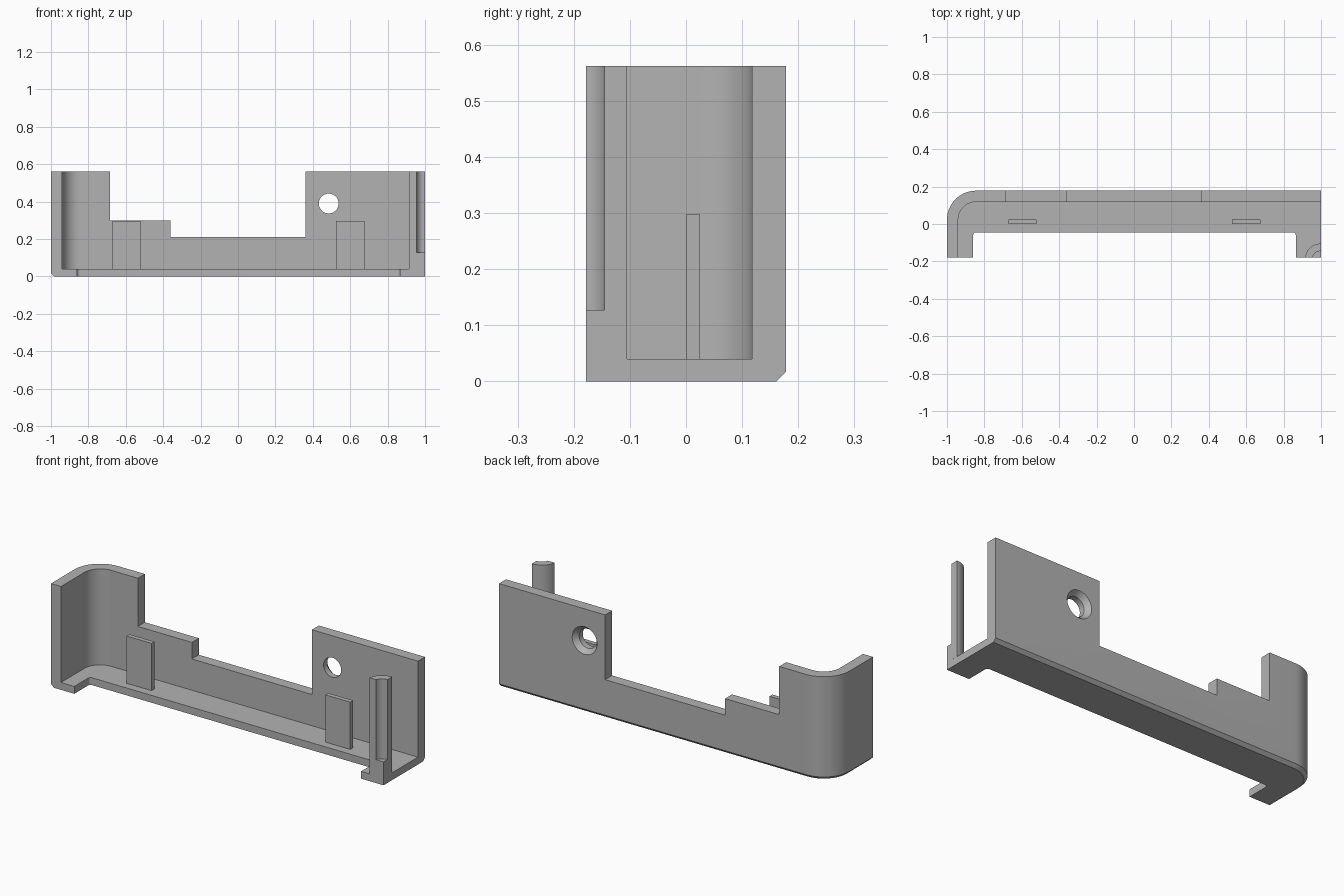
import bpy
import bmesh
from math import sin, cos, radians

if "Cube" in bpy.data.objects:
    bpy.data.objects.remove(bpy.data.objects["Cube"], do_unlink=True)

grey = bpy.data.materials.new("plain grey")
grey.use_nodes = True
colour = (0.45, 0.45, 0.45, 1)
grey.diffuse_color = colour
grey.node_tree.nodes["Principled BSDF"].inputs["Base Color"].default_value = colour


def arc(cx, cy, r, start, end, steps=14):
    angles = [radians(start + (end - start) * i / steps) for i in range(steps + 1)]
    return [(cx + r * cos(a), cy + r * sin(a)) for a in angles]


def loft(name, rings):
    """Solid skinned through rings of equal length, capped at both ends."""
    bm = bmesh.new()
    loops = [[bm.verts.new(p) for p in ring] for ring in rings]
    for low, high in zip(loops, loops[1:]):
        for i in range(len(low)):
            j = (i + 1) % len(low)
            bm.faces.new((low[i], low[j], high[j], high[i]))
    bm.faces.new(loops[0][::-1])
    bm.faces.new(loops[-1])
    bmesh.ops.recalc_face_normals(bm, faces=bm.faces[:])
    mesh = bpy.data.meshes.new(name)
    bm.to_mesh(mesh)
    bm.free()
    mesh.materials.append(grey)
    obj = bpy.data.objects.new(name, mesh)
    bpy.context.collection.objects.link(obj)
    return obj


def prism(name, outline, z0, z1):
    return loft(name, [[(x, y, z) for x, y in outline] for z in (z0, z1)])


def activate(obj):
    bpy.ops.object.select_all(action='DESELECT')
    obj.select_set(True)
    bpy.context.view_layer.objects.active = obj


def cut(target, cutter):
    cutter.hide_render = True
    activate(target)
    mod = target.modifiers.new("cut", 'BOOLEAN')
    mod.operation, mod.solver, mod.object = 'DIFFERENCE', 'EXACT', cutter
    bpy.ops.object.modifier_apply(modifier=mod.name)
    bpy.data.objects.remove(cutter, do_unlink=True)


FRONT, BACK, TOP, FLOOR = -0.178, 0.178, 0.562, 0.04
CORNER = (-0.845, 0.023)
RADIUS, WALL, CHAMFER = 0.155, 0.06, 0.017


# Outer outline with the wide front recess; inset only along left and back
def outline(inset, z):
    pts = [(inset - 1, FRONT), (-0.86, FRONT)]
    pts += arc(-0.845, -0.06, 0.015, 180, 90, 6)
    pts += arc(0.85, -0.06, 0.015, 90, 0, 6)
    pts += [(0.865, FRONT), (1, FRONT), (1, BACK - inset)]
    pts += arc(*CORNER, RADIUS - inset, 90, 180)
    return [(x, y, z) for x, y in pts]


body = loft("bracket_body", [outline(CHAMFER, 0), outline(0, CHAMFER), outline(0, TOP)])

# Cavity above the floor, open at the front and the left end
cavity = [(WALL - 1, -0.4), (1.2, -0.4), (1.2, BACK - WALL)]
cavity += arc(*CORNER, RADIUS - WALL, 90, 180)
cut(body, prism("cavity_cutter", cavity, FLOOR, 1))

# Stepped opening in the back wall
step = [(-0.685, 1), (-0.685, 0.3), (-0.36, 0.3), (-0.36, 0.21), (0.362, 0.21), (0.362, 1)]
cut(body, loft("step_cutter", [[(x, y, z) for x, z in step] for y in (0.05, 0.3)]))

# Screw hole, countersunk from the back
sections = [(0.05, 0.053), (0.15, 0.053), (0.192, 0.086)]
cut(body, loft("hole_cutter", [[(x, y, z) for x, z in arc(0.485, 0.39, r, 0, 360, 40)[:-1]]
                               for y, r in sections]))

# Corner post with a groove down its open side
post = prism("corner_post", [(1, FRONT)] + arc(0.995, -0.185, 0.08, 86.4, 175), FLOOR, TOP)
cut(post, prism("groove_cutter", arc(0.995, -0.185, 0.04, 0, 360, 40)[:-1], 0.127, 1))

# Upright tabs on the floor
for name, x in (("right_tab", -0.595), ("left_tab", 0.6)):
    prism(name, [(x - 0.075, 0), (x + 0.075, 0), (x + 0.075, 0.025), (x - 0.075, 0.025)],
          FLOOR, 0.297)

for obj in (body, post):
    activate(obj)
    bpy.ops.object.shade_smooth_by_angle(angle=radians(30))
